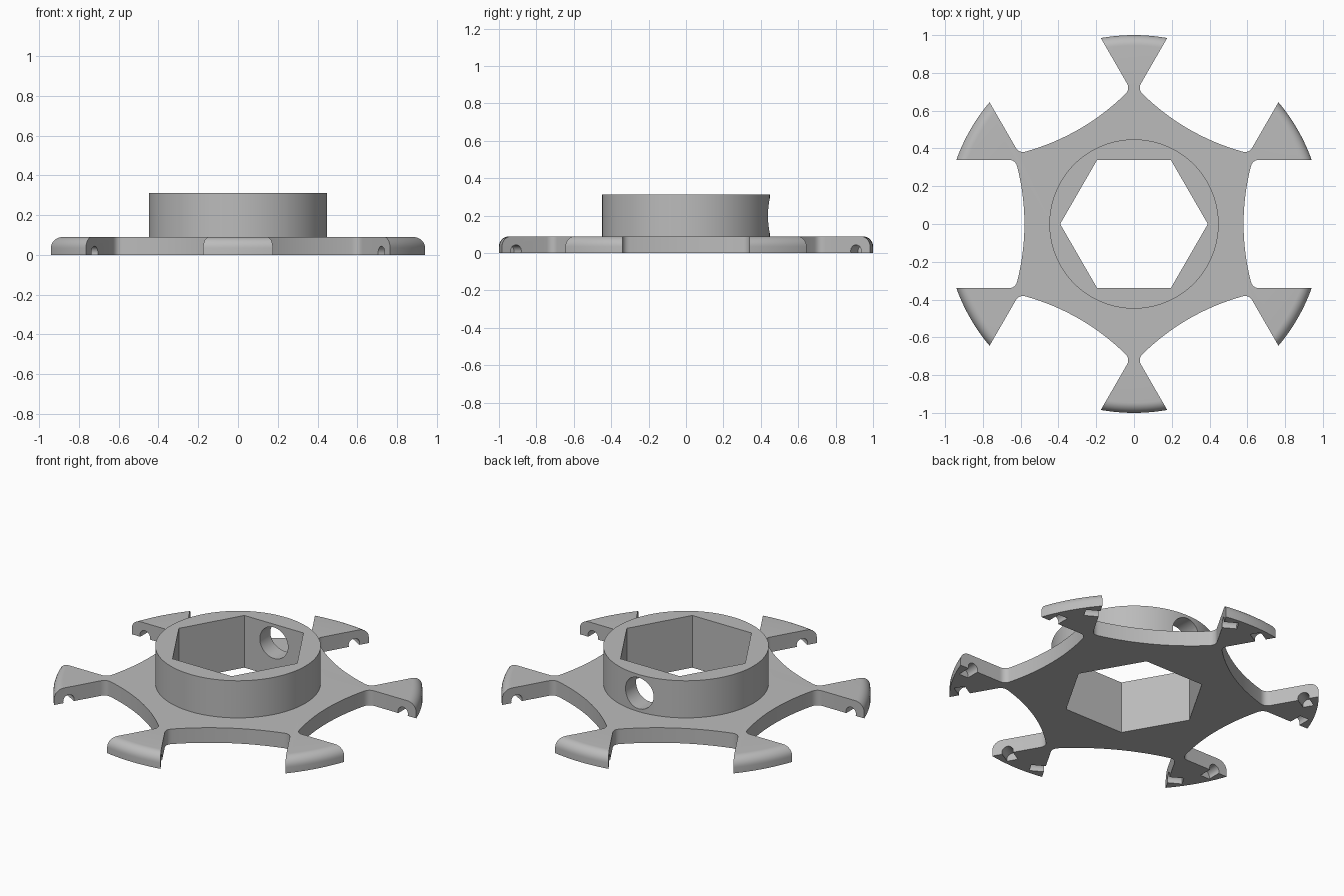
import bpy, bmesh
from math import radians, cos, sin, pi
from mathutils import Vector, Matrix

if "Cube" in bpy.data.objects:
    bpy.data.objects.remove(bpy.data.objects["Cube"])

PLATE_H, COLLAR_H = 0.09, 0.312

grey = bpy.data.materials.new("plain grey")
grey.use_nodes = True
grey.diffuse_color = (0.5, 0.5, 0.5, 1)
grey.node_tree.nodes["Principled BSDF"].inputs["Base Color"].default_value = (0.5, 0.5, 0.5, 1)


def make_object(name, bm):
    bmesh.ops.recalc_face_normals(bm, faces=bm.faces)
    mesh = bpy.data.meshes.new(name)
    bm.to_mesh(mesh)
    bm.free()
    mesh.materials.append(grey)
    obj = bpy.data.objects.new(name, mesh)
    bpy.context.collection.objects.link(obj)
    return obj


def prism(name, outline, z0, z1):
    bm = bmesh.new()
    face = bm.faces.new([bm.verts.new((x, y, z0)) for x, y in outline])
    top = bmesh.ops.extrude_face_region(bm, geom=[face])["geom"]
    bmesh.ops.translate(bm, vec=(0, 0, z1 - z0), verts=[v for v in top if isinstance(v, bmesh.types.BMVert)])
    return make_object(name, bm)


def ring(radius, count):
    return [(radius * cos(2 * pi * i / count), radius * sin(2 * pi * i / count)) for i in range(count)]


def cylinder(bm, radius, length, matrix, segments=48):
    bmesh.ops.create_cone(bm, cap_ends=True, segments=segments, radius1=radius,
                          radius2=radius, depth=length, matrix=matrix)


def combine(target, other, operation):
    mod = target.modifiers.new(operation.title(), "BOOLEAN")
    mod.operation, mod.object, mod.solver = operation, other, "EXACT"
    bpy.context.view_layer.objects.active = target
    bpy.ops.object.modifier_apply(modifier=mod.name)
    bpy.data.objects.remove(other)


# Outline of one sixth: arm flank, filleted inner corner, shallow scallop, mirrored
def scallop():
    a, corner, b = Vector((0.665, 0.34)), Vector((0.627, 0.34)), Vector((0.618, 0.302))
    half = [Vector((1.0, 0.34))]
    for i in range(9):
        t = i / 8
        half.append(a * (1 - t) ** 2 + corner * 2 * t * (1 - t) + b * t * t)
    for i in range(1, 9):
        y = b.y * (1 - i / 8)
        half.append(Vector((0.58 + (b.x - 0.58) * (y / b.y) ** 2, y)))
    mirrored = [Vector((p.x, -p.y)) for p in half]
    return mirrored + half[-2::-1]


outline = []
for k in range(6):
    turn = Matrix.Rotation(radians(60 * k), 2)
    outline += [tuple(turn @ p) for p in scallop()]
hub = prism("spoked_hub", outline, 0, PLATE_H)

# Round disc with softened top rim trims the arm tips
bm = bmesh.new()
cylinder(bm, 1.0, PLATE_H + 0.1, Matrix.Translation((0, 0, PLATE_H / 2 - 0.05)), 180)
rim = [e for e in bm.edges if all(v.co.z > PLATE_H - 0.01 for v in e.verts)]
bmesh.ops.bevel(bm, geom=rim, offset=0.055, segments=8, profile=0.5, affect="EDGES")
combine(hub, make_object("rim_trimmer", bm), "INTERSECT")

# Raised collar with hexagonal bore
combine(hub, prism("collar", ring(0.448, 128), 0.03, COLLAR_H), "UNION")
combine(hub, prism("hex_bore", ring(0.391, 6), -0.1, 0.5), "DIFFERENCE")

# Set screw hole through the back of the collar
bm = bmesh.new()
cylinder(bm, 0.093, 0.4, Matrix.Translation((0, 0.4, 0.2)) @ Matrix.Rotation(pi / 2, 4, "X"))
combine(hub, make_object("screw_hole", bm), "DIFFERENCE")

# Short round pockets entering both flanks of every arm from underneath
bm = bmesh.new()
for k in range(6):
    for side in (1, -1):
        place = (Matrix.Rotation(radians(60 * k), 4, "Z")
                 @ Matrix.Translation((0.853, side * 0.34, 0.011))
                 @ Matrix.Rotation(pi / 2, 4, "X"))
        cylinder(bm, 0.033, 0.16, place, 24)
combine(hub, make_object("arm_pockets", bm), "DIFFERENCE")

bpy.ops.object.select_all(action="DESELECT")
hub.select_set(True)
bpy.context.view_layer.objects.active = hub
bpy.ops.object.shade_smooth_by_angle(angle=radians(30))
